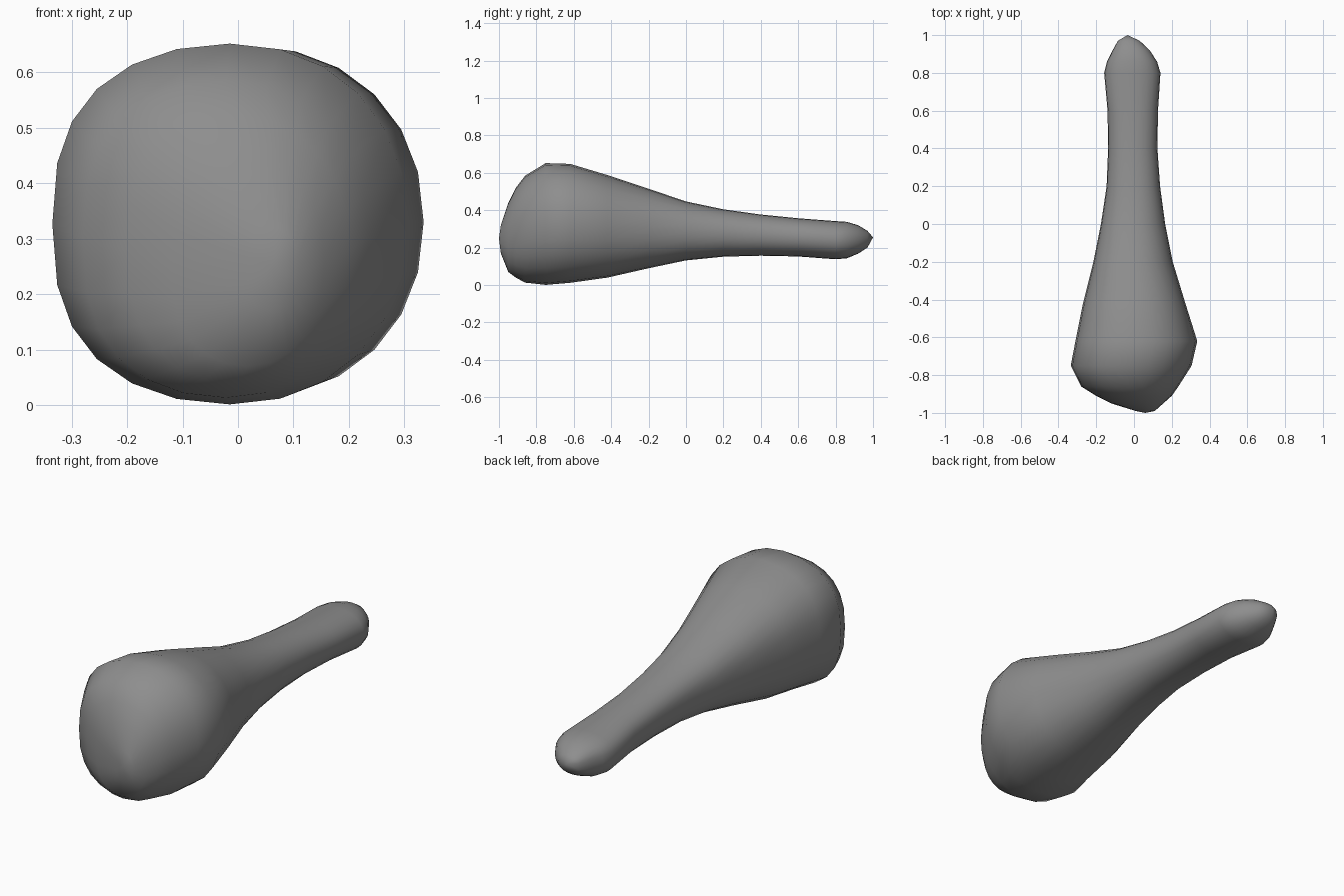
import bpy, bmesh, math

if "Cube" in bpy.data.objects:
    bpy.data.objects.remove(bpy.data.objects["Cube"])

SIDES = 24
# Cross-sections along the length: y, x min, x max, z min, z max
SECTIONS = [
    (-0.99, 0.01, 0.11, 0.17, 0.32),
    (-0.95, -0.12, 0.155, 0.07, 0.44),
    (-0.91, -0.20, 0.20, 0.04, 0.52),
    (-0.86, -0.28, 0.235, 0.013, 0.585),
    (-0.75, -0.335, 0.305, 0.001, 0.652),
    (-0.62, -0.31, 0.335, 0.012, 0.648),
    (-0.42, -0.27, 0.272, 0.04, 0.588),
    (-0.20, -0.215, 0.205, 0.09, 0.515),
    (0.00, -0.175, 0.165, 0.132, 0.447),
    (0.20, -0.145, 0.138, 0.152, 0.405),
    (0.40, -0.137, 0.124, 0.157, 0.377),
    (0.60, -0.14, 0.127, 0.153, 0.357),
    (0.80, -0.158, 0.14, 0.138, 0.342),
    (0.86, -0.143, 0.122, 0.143, 0.338),
    (0.92, -0.113, 0.083, 0.168, 0.32),
    (0.97, -0.085, 0.03, 0.20, 0.29),
]


def rounded(v, n):
    return math.copysign(abs(v) ** (2 / n), v)


def ring(bm, y, x0, x1, z0, z1):
    cx, cz, rx, rz = (x0 + x1) / 2, (z0 + z1) / 2, (x1 - x0) / 2, (z1 - z0) / 2
    verts = []
    for i in range(SIDES):
        a = 2 * math.pi * i / SIDES
        c, s = math.cos(a), math.sin(a)
        # left side is a little squarer
        n = 2.15 + 0.35 * max(0, -c)
        verts.append(bm.verts.new((cx + rx * rounded(c, n), y, cz + rz * rounded(s, n))))
    return verts


# Club body: skin the rings, then close both rounded ends
bm = bmesh.new()
rings = [ring(bm, *s) for s in SECTIONS]
for a, b in zip(rings, rings[1:]):
    for i in range(SIDES):
        j = (i + 1) % SIDES
        bm.faces.new((a[i], a[j], b[j], b[i]))
for end, tip in ((rings[0], (0.06, -1.0, 0.25)), (rings[-1], (-0.035, 1.0, 0.255))):
    v = bm.verts.new(tip)
    for i in range(SIDES):
        bm.faces.new((end[i], end[(i + 1) % SIDES], v))
bmesh.ops.recalc_face_normals(bm, faces=bm.faces[:])

mesh = bpy.data.meshes.new("club_body")
bm.to_mesh(mesh)
bm.free()
obj = bpy.data.objects.new("club_body", mesh)
bpy.context.collection.objects.link(obj)
for p in mesh.polygons:
    p.use_smooth = True

# Dark grey surface
mat = bpy.data.materials.new("dark_grey")
mat.diffuse_color = (0.27, 0.27, 0.27, 1)
mat.use_nodes = True
mat.node_tree.nodes["Principled BSDF"].inputs["Base Color"].default_value = mat.diffuse_color
mesh.materials.append(mat)
